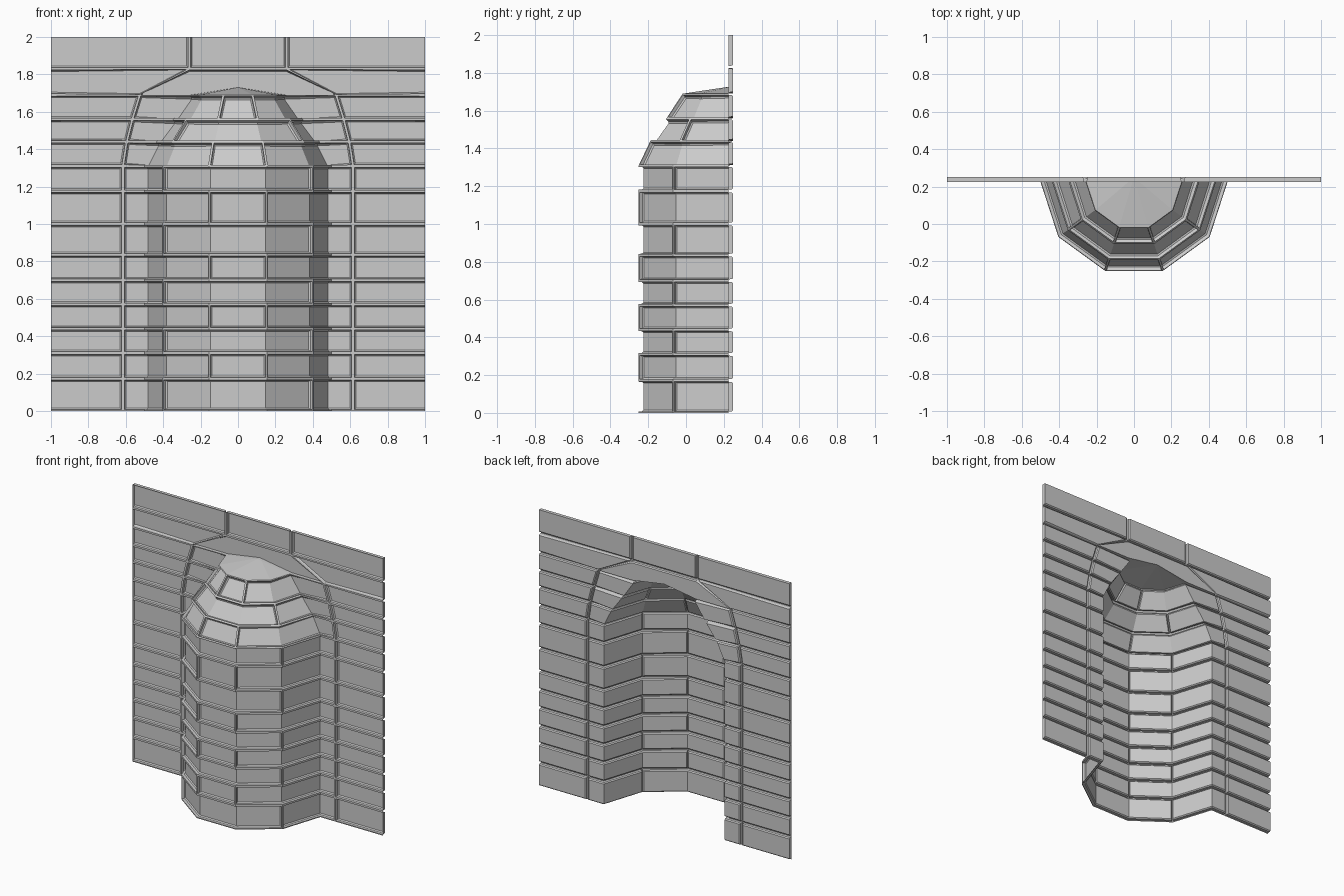
import bpy, bmesh, math
from mathutils import Vector as V

if "Cube" in bpy.data.objects:
    bpy.data.objects.remove(bpy.data.objects["Cube"])

Y = 0.225                                   # mortar plane; brick faces sit at y = 0.25
Z = [0, .172, .31, .44, .57, .70, .835, 1.0, 1.175, 1.31, 1.44, 1.56, 1.69, 1.83, 2.0]
LEVELS = [(0, 0), (.007, 0), (.008, .018), (.015, .025)]   # inset, height


def arch_x(i):      # vertical joint around the niche surround
    return {10: .595, 11: .565, 12: .525, 13: .26, 14: .26}.get(i, .615)


def radius(i):      # niche radius at each course
    return {10: .435, 11: .345, 12: .255}.get(i, .5)


def ring(i):        # half decagon of the niche, left to right
    return [V((-radius(i) * math.cos(k * math.pi / 5),
               Y - radius(i) * math.sin(k * math.pi / 5), Z[i])) for k in range(6)]


def course(i):      # niche line with the surround returns on the wall
    x = arch_x(i)
    return [V((-x, Y, Z[i]))] + ring(i) + [V((x, Y, Z[i]))]


def brick(bm, bot, top, sides=(1, 1, 1, 1)):
    """Raised, chamfered brick over a folded strip; sides = bottom, top, left, right joints."""
    n = len(bot)
    face_n = [(((top[k] + top[k+1]) - (bot[k] + bot[k+1])).cross(
        bot[k+1] - bot[k] + top[k+1] - top[k])).normalized() for k in range(n - 1)]
    norm = []
    for k in range(n):
        a, b = face_n[max(k - 1, 0)], face_n[min(k, n - 2)]
        norm.append((a + b) / (1 + a.dot(b)))
    loops = []
    for inset, h in LEVELS:
        lo, hi = [], []
        for k in range(n):
            up = top[k] - bot[k]
            f = min(inset / max(up.length, 1e-6), .4)
            p, q = bot[k] + up * f * sides[0], top[k] - up * f * sides[1]
            for j, e, s in ((0, 1, sides[2]), (n - 1, n - 2, sides[3])):
                if k == j:
                    p = p + (bot[e] - bot[j]).normalized() * inset * s
                    q = q + (top[e] - top[j]).normalized() * inset * s
            lo.append(bm.verts.new(p + norm[k] * h))
            hi.append(bm.verts.new(q + norm[k] * h))
        loops.append((lo, hi))
    for (la, ha), (lb, hb) in zip(loops, loops[1:]):
        A, B = la + ha[::-1], lb + hb[::-1]
        for k in range(len(A)):
            m = (k + 1) % len(A)
            bm.faces.new((A[m], A[k], B[k], B[m]))
    lo, hi = loops[-1]
    for k in range(n - 1):
        bm.faces.new((lo[k], hi[k], hi[k+1], lo[k+1]))


def finish(bm, name):
    bmesh.ops.remove_doubles(bm, verts=bm.verts, dist=.0005)
    bmesh.ops.dissolve_degenerate(bm, edges=bm.edges, dist=.0002)
    me = bpy.data.meshes.new(name)
    bm.to_mesh(me)
    bm.free()
    bpy.context.collection.objects.link(bpy.data.objects.new(name, me))


def w(x, z):
    return V((x, Y, z))


# flat wall courses on both sides, plus the top middle block
bm = bmesh.new()
for i in range(14):
    a, b = arch_x(i), arch_x(i + 1)
    t = 0 if i == 13 else 1
    brick(bm, [w(a, Z[i]), w(1, Z[i])], [w(b, Z[i+1]), w(1, Z[i+1])], (1, t, 1, 0))
    brick(bm, [w(-1, Z[i]), w(-a, Z[i])], [w(-1, Z[i+1]), w(-b, Z[i+1])], (1, t, 0, 1))
brick(bm, [w(-.26, Z[13]), w(.26, Z[13])], [w(-.26, 2), w(.26, 2)], (1, 0, 1, 1))
finish(bm, "wall_bricks")

# niche courses: bricks fold round the corners, joints alternate
bm = bmesh.new()
for i in range(12):
    lo, hi = course(i), course(i + 1)
    s = 2 if i % 2 == 0 else 3
    for a, b in ((0, s), (s, 7 - s), (7 - s, 7)):
        brick(bm, lo[a:b + 1], hi[a:b + 1])
finish(bm, "niche_bricks")

# arch head above the niche opening
bm = bmesh.new()
r = radius(12)
brick(bm, [w(-.525, 1.69), w(-r, 1.69), w(0, 1.73), w(r, 1.69), w(.525, 1.69)],
      [w(-.52, 1.695), w(-.26, 1.83), w(0, 1.83), w(.26, 1.83), w(.52, 1.695)], (0, 1, 1, 1))
finish(bm, "arch_head")

# faceted cap closing the niche
bm = bmesh.new()
rim = [V((-r, .25, 1.69))] + ring(12) + [V((r, .25, 1.69))]
vs = [bm.verts.new(p) for p in rim]
apex = bm.verts.new((0, .25, 1.73))
for a, b in zip(vs, vs[1:]):
    bm.faces.new((a, apex, b))
finish(bm, "niche_cap")
